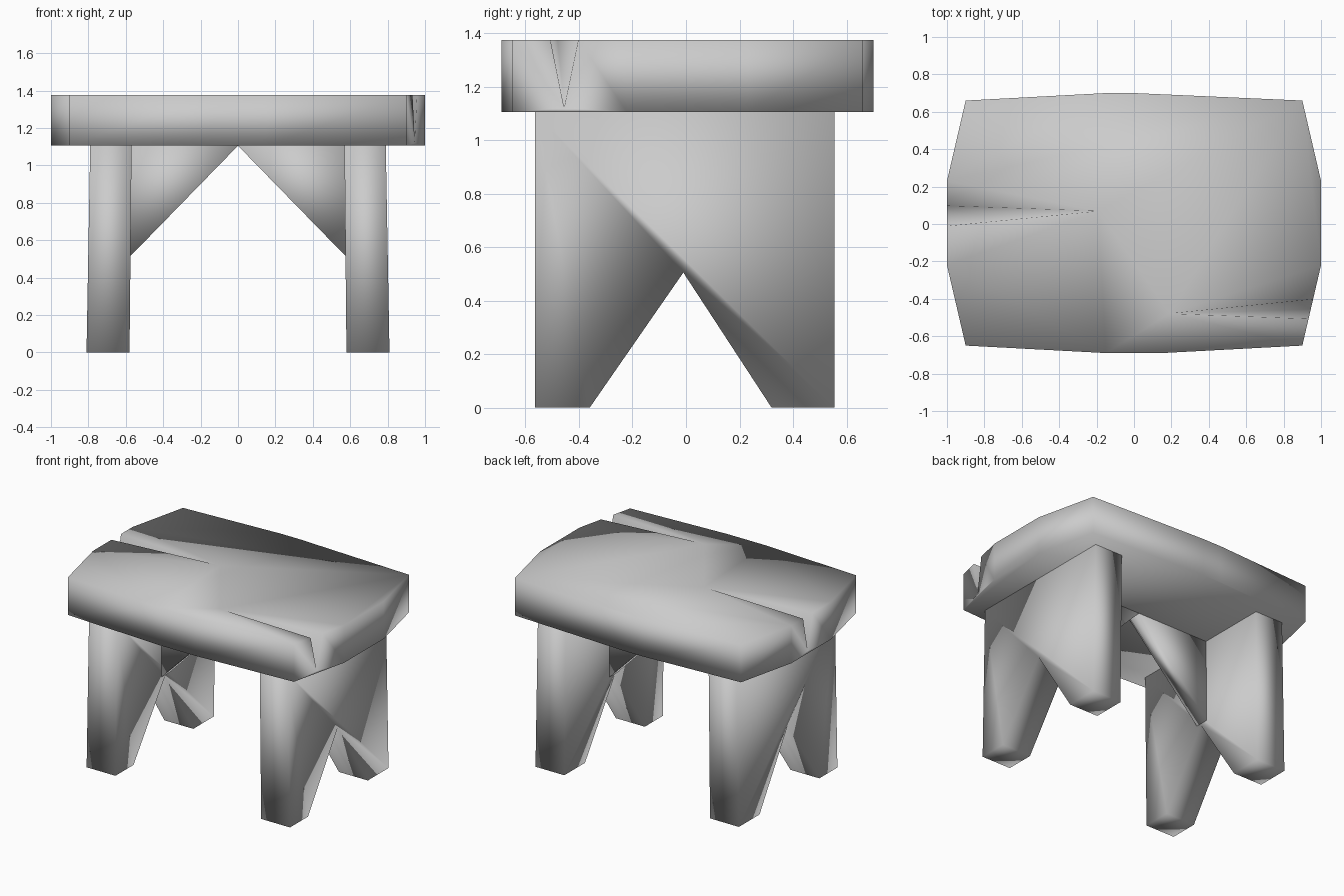
import bpy
import bmesh

cube = bpy.data.objects.get("Cube")
if cube:
    bpy.data.objects.remove(cube)

SEAT_Z, TOP_Z = 1.105, 1.375

wood = bpy.data.materials.new("plain grey")
wood.use_nodes = True
wood.diffuse_color = (0.6, 0.6, 0.6, 1)
wood.node_tree.nodes["Principled BSDF"].inputs["Base Color"].default_value = (0.6, 0.6, 0.6, 1)


def loft(name, ring_a, ring_b):
    """Solid between two matching rings of points, smooth shaded."""
    bm = bmesh.new()
    a = [bm.verts.new(p) for p in ring_a]
    b = [bm.verts.new(p) for p in ring_b]
    bm.faces.new(a)
    bm.faces.new(b)
    for i in range(len(a)):
        j = (i + 1) % len(a)
        bm.faces.new((a[i], a[j], b[j], b[i]))
    bmesh.ops.recalc_face_normals(bm, faces=bm.faces)
    for f in bm.faces:
        f.smooth = True
    mesh = bpy.data.meshes.new(name)
    bm.to_mesh(mesh)
    bm.free()
    mesh.materials.append(wood)
    obj = bpy.data.objects.new(name, mesh)
    bpy.context.collection.objects.link(obj)
    return obj


# Seat slab
outline = [(-0.9, -0.65), (-0.15, -0.69), (0.15, -0.69), (0.9, -0.65), (1, -0.22), (1, 0.23),
           (0.9, 0.66), (0, 0.7), (-0.15, 0.7), (-0.9, 0.66), (-1, 0.23), (-1, -0.22)]
seat = loft("seat", [(x, y, SEAT_Z) for x, y in outline], [(x, y, TOP_Z) for x, y in outline])


# Tapered cracks running in from the two ends of the seat
def crack(name, tip, mouth_x, y_low, y_high):
    mid = (y_low + y_high) / 2
    bm = bmesh.new()
    over = 0.01
    v = [bm.verts.new(p) for p in (
        (tip[0], tip[1], TOP_Z + over), (mouth_x, y_low, TOP_Z + over),
        (mouth_x, y_high, TOP_Z + over), (mouth_x, mid, SEAT_Z + over))]
    for ids in ((0, 1, 2), (0, 1, 3), (0, 2, 3), (1, 2, 3)):
        bm.faces.new([v[i] for i in ids])
    bmesh.ops.recalc_face_normals(bm, faces=bm.faces)
    for f in bm.faces:
        f.smooth = True
    mesh = bpy.data.meshes.new(name)
    bm.to_mesh(mesh)
    bm.free()
    mesh.materials.append(wood)
    cutter = bpy.data.objects.new(name, mesh)
    bpy.context.collection.objects.link(cutter)
    cut = seat.modifiers.new(name, "BOOLEAN")
    cut.operation = "DIFFERENCE"
    cut.solver = "EXACT"
    cut.object = cutter
    return cutter


cutters = [crack("front_crack_cutter", (0.16, -0.48), 0.96, -0.51, -0.4),
           crack("middle_crack_cutter", (-0.16, 0.07), -1.02, -0.015, 0.1)]

# Apply the cuts and discard the cutters
bpy.context.view_layer.update()
cut_mesh = bpy.data.meshes.new_from_object(
    seat.evaluated_get(bpy.context.evaluated_depsgraph_get()))
seat.modifiers.clear()
seat.data = cut_mesh
for c in cutters:
    bpy.data.objects.remove(c)

# Side panels with a notch that leaves two feet, and the braces between them
panel = [(-0.565, 0), (-0.36, 0), (-0.01, 0.505), (0.32, 0), (0.555, 0),
         (0.555, SEAT_Z), (-0.565, SEAT_Z)]
brace = [(0, SEAT_Z), (0.58, SEAT_Z), (0.58, 0.51)]
for label, s in (("left", 1), ("right", -1)):
    inner = [(s * (0.58 - 0.01 * z), y, z) for y, z in panel]
    outer = [(s * (0.81 - 0.018 * z), y, z) for y, z in panel]
    loft(label + "_leg_panel", inner, outer)
    loft(label + "_brace", [(s * x, -0.05, z) for x, z in brace],
         [(s * x, 0.05, z) for x, z in brace])
